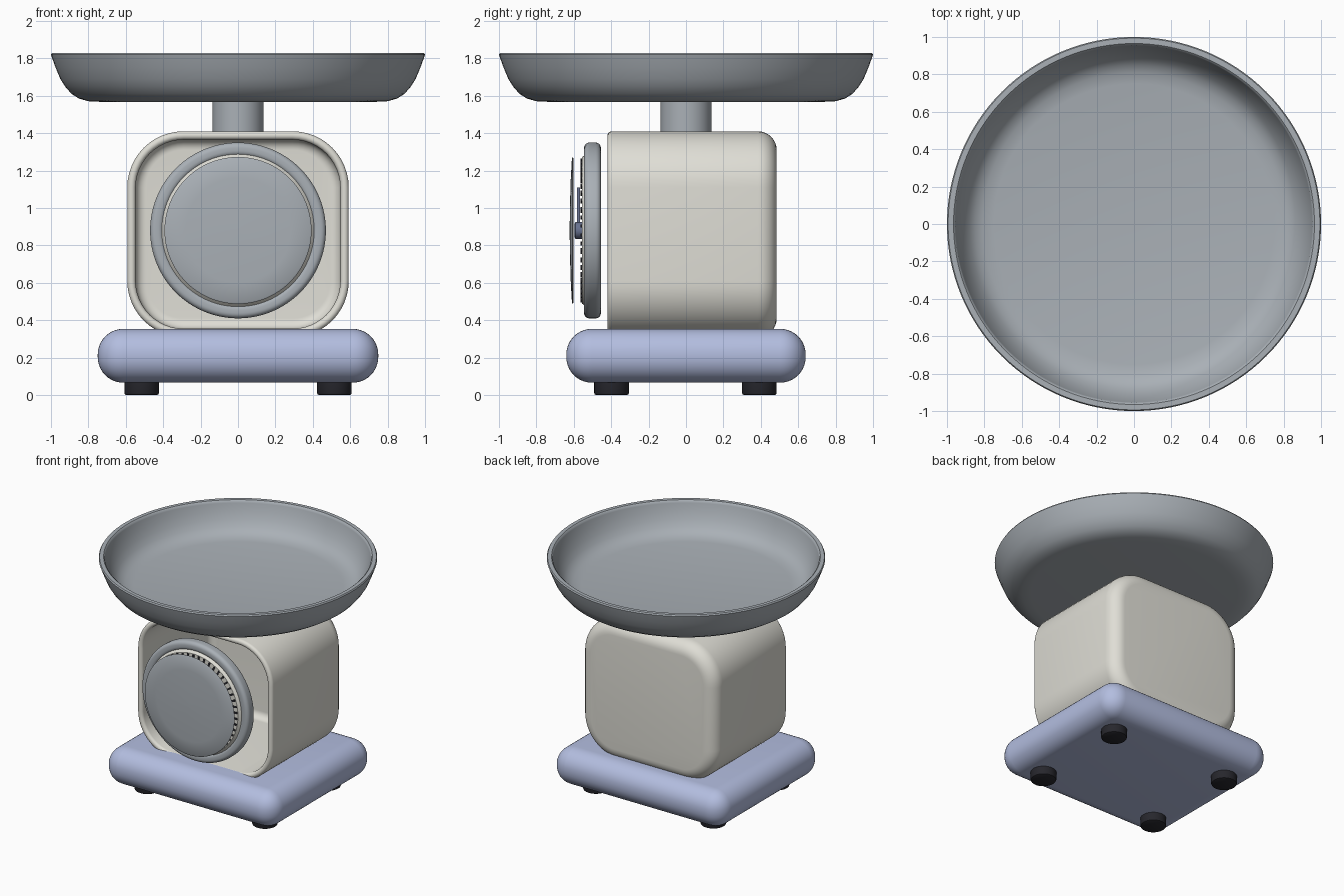
import bpy, bmesh
from math import cos, sin, pi, radians
from mathutils import Matrix, Vector

if "Cube" in bpy.data.objects:
    bpy.data.objects.remove(bpy.data.objects["Cube"], do_unlink=True)


def material(name, r, g, b):
    m = bpy.data.materials.new(name)
    m.use_nodes = True
    m.diffuse_color = (r, g, b, 1)
    bsdf = next(n for n in m.node_tree.nodes if n.type == 'BSDF_PRINCIPLED')
    bsdf.inputs["Base Color"].default_value = (r, g, b, 1)
    bsdf.inputs["Roughness"].default_value = 0.5
    return m


STEEL = material("steel grey", 0.40, 0.435, 0.47)
CREAM = material("warm white", 0.74, 0.73, 0.67)
BLUE = material("pale blue", 0.45, 0.51, 0.74)
BLACK = material("rubber black", 0.02, 0.02, 0.026)
NEEDLE = material("slate blue", 0.14, 0.17, 0.28)


def finish(name, bm, mat, matrix=Matrix(), angle=35):
    bmesh.ops.recalc_face_normals(bm, faces=bm.faces[:])
    mesh = bpy.data.meshes.new(name)
    bm.to_mesh(mesh)
    bm.free()
    mesh.materials.append(mat)
    obj = bpy.data.objects.new(name, mesh)
    obj.matrix_world = matrix
    bpy.context.collection.objects.link(obj)
    bpy.ops.object.select_all(action='DESELECT')
    obj.select_set(True)
    bpy.context.view_layer.objects.active = obj
    bpy.ops.object.shade_smooth_by_angle(angle=radians(angle))
    return obj


def loft(bm, loops, closed=False):
    """Bridge equal-length point loops; cap both ends unless closed."""
    rings = [[bm.verts.new(p) for p in loop] for loop in loops]
    n = len(rings[0])
    pairs = list(zip(rings, rings[1:]))
    if closed:
        pairs.append((rings[-1], rings[0]))
    else:
        bm.faces.new(rings[0])
        bm.faces.new(rings[-1])
    for a, b in pairs:
        for i in range(n):
            j = (i + 1) % n
            bm.faces.new((a[i], a[j], b[j], b[i]))


def lathe(name, profile, mat, matrix=Matrix(), closed=False, seg=96):
    """Spin (radius, height) points around local z."""
    bm = bmesh.new()
    loft(bm, [[(r * cos(2 * pi * i / seg), r * sin(2 * pi * i / seg), z)
               for i in range(seg)] for r, z in profile], closed)
    return finish(name, bm, mat, matrix)


def box(bm, size, matrix):
    return bmesh.ops.create_cube(bm, size=1, matrix=matrix @ Matrix.Diagonal((*size, 1)))


# Base: a cushion-like slab
bm = bmesh.new()
box(bm, (1.5, 1.28, 0.288), Matrix.Translation((0, 0, 0.21)))
bmesh.ops.bevel(bm, geom=bm.edges[:], offset=0.137, segments=10, profile=0.5, affect='EDGES')
finish("base", bm, BLUE)

# Four rubber feet
for side, sx in (("right", -1), ("left", 1)):
    for end, y in (("front", -0.398), ("back", 0.392)):
        lathe(f"{end}_{side}_foot",
              [(0.083, 0), (0.09, 0.004), (0.093, 0.012), (0.093, 0.09)], BLACK,
              Matrix.Translation((sx * 0.515, y, 0)), seg=32)


# Housing: hollow rounded box, open at the front
def rounded_loop(inset, y, half_w=0.592, half_h=0.55, r=0.3, steps=12):
    pts = []
    for k, (sx, sz) in enumerate(((1, 1), (-1, 1), (-1, -1), (1, -1))):
        for i in range(steps + 1):
            a = (k + i / steps) * pi / 2
            pts.append((sx * (half_w - r) + (r - inset) * cos(a), y,
                        0.86 + sz * (half_h - r) + (r - inset) * sin(a)))
    return pts


WALL, FRONT, BACK, ROUND = 0.045, -0.42, 0.485, 0.1
arc = [i * pi / 16 for i in range(9)]
outer = [(ROUND * (1 - cos(a)), BACK - ROUND + ROUND * sin(a)) for a in arc]
inner_r = ROUND - WALL
inner = [(WALL + inner_r * (1 - cos(a)), BACK - ROUND + inner_r * sin(a)) for a in reversed(arc)]
rim = [(WALL / 2 - WALL / 2 * cos(a), FRONT + WALL / 2 - WALL / 2 * sin(a))
       for a in [pi - i * pi / 8 for i in range(9)]]
bm = bmesh.new()
# inner back wall -> inner sides -> rim -> outer sides -> outer back wall
loft(bm, [rounded_loop(d, y) for d, y in inner + rim + outer])
finish("housing", bm, CREAM)

# Column and weighing bowl
lathe("column", [(0.137, 1.38), (0.137, 1.59)], STEEL, seg=48)
lathe("weighing_bowl", [
    (0.02, 1.568), (0.74, 1.568), (0.80, 1.571), (0.85, 1.585), (0.89, 1.61),
    (0.925, 1.65), (0.95, 1.69), (0.975, 1.75), (0.998, 1.813), (1.0, 1.82),
    (0.994, 1.83), (0.965, 1.83), (0.956, 1.822), (0.953, 1.81), (0.935, 1.755),
    (0.91, 1.70), (0.88, 1.655), (0.85, 1.627), (0.81, 1.608), (0.75, 1.598),
    (0.02, 1.596)], STEEL, seg=128)

# Dial: local z points out of the front
dial = Matrix.Translation((0, 0, 0.88)) @ Matrix.Rotation(pi / 2, 4, 'X')
c = 0.028
bezel = []
for k, (r, z) in enumerate(((0.47 - c, 0.545 - c), (0.398 + c, 0.545 - c),
                            (0.398 + c, 0.455 + c), (0.47 - c, 0.455 + c))):
    for i in range(6):
        a = (k + i / 5) * pi / 2
        bezel.append((r + c * cos(a), z + c * sin(a)))
lathe("dial_bezel", bezel, STEEL, dial, closed=True)
lathe("dial_face", [(0.41, 0.47), (0.41, 0.535), (0.39, 0.557), (0.02, 0.557)], CREAM, dial)
lathe("dial_cover", [(0.385, 0.602), (0.393, 0.605), (0.385, 0.61),
                     (0.28, 0.616), (0.15, 0.62), (0.02, 0.622)], STEEL, dial)

# Tick marks, every fifth one longer
bm = bmesh.new()
for i in range(50):
    length = 0.06 if i % 5 == 0 else 0.03
    box(bm, (0.014, length, 0.008), Matrix.Rotation(2 * pi * i / 50, 4, 'Z')
        @ Matrix.Translation((0, 0.386 - length / 2, 0.559)))
finish("dial_ticks", bm, BLACK, dial)

# Pointer and its hub
lathe("pointer_hub", [(0.045, 0.555), (0.045, 0.59), (0.035, 0.597)], NEEDLE, dial, seg=32)
bm = bmesh.new()
box(bm, (0.024, 0.24, 0.016), Matrix.Translation((0, 0.11, 0.576)))
for v in bm.verts:
    if v.co.y > 0.1:
        v.co.x *= 0.4
finish("pointer", bm, NEEDLE, dial)
